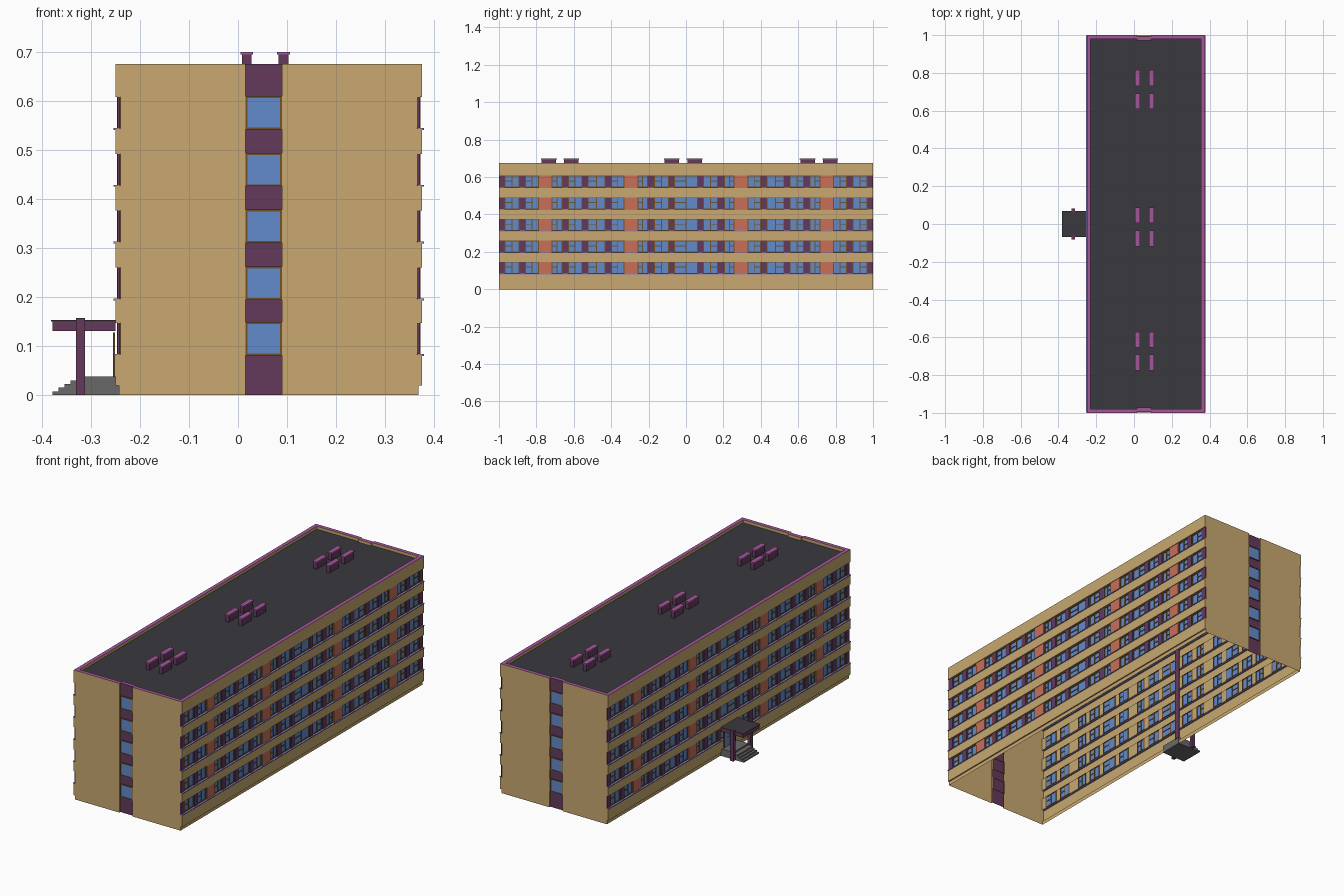
import bpy, bmesh
from mathutils import Vector

if "Cube" in bpy.data.objects:
    bpy.data.objects.remove(bpy.data.objects["Cube"])


def lin(c):
    c /= 255
    return c / 12.92 if c <= 0.04045 else ((c + 0.055) / 1.055) ** 2.4


def material(name, *rgb):
    m = bpy.data.materials.new(name)
    m.diffuse_color = (*[lin(c) for c in rgb], 1)
    m.use_nodes = True
    m.node_tree.nodes["Principled BSDF"].inputs["Base Color"].default_value = m.diffuse_color
    return m


TAN = material("tan_wall", 200, 169, 112)
PLUM = material("dark_plum", 100, 58, 92)
PURPLE = material("bright_purple", 165, 85, 155)
BLUE = material("blue_glass", 98, 139, 203)
ORANGE = material("orange_panel", 200, 112, 88)
BROWN = material("brown_frame", 116, 82, 40)
LILAC = material("lilac_sill", 140, 128, 190)
DARK = material("dark_roof", 58, 57, 62)
GREY = material("grey_concrete", 105, 105, 105)


class Part:
    """Collects boxes and flat faces into one named object."""
    def __init__(self, name, mat):
        self.name, self.mat, self.bm = name, mat, bmesh.new()

    def face(self, pts, normal):
        f = self.bm.faces.new([self.bm.verts.new(p) for p in pts])
        f.normal_update()
        if f.normal.dot(Vector(normal)) < 0:
            f.normal_flip()

    def box(self, x0, x1, y0, y1, z0, z1):
        x0, x1 = sorted((x0, x1))
        y0, y1 = sorted((y0, y1))
        v = [self.bm.verts.new((x, y, z)) for x in (x0, x1) for y in (y0, y1) for z in (z0, z1)]
        for q in ((0, 1, 3, 2), (4, 6, 7, 5), (0, 4, 5, 1), (2, 3, 7, 6), (0, 2, 6, 4), (1, 5, 7, 3)):
            self.bm.faces.new([v[i] for i in q])

    def done(self):
        me = bpy.data.meshes.new(self.name)
        self.bm.to_mesh(me)
        self.bm.free()
        me.materials.append(self.mat)
        bpy.context.collection.objects.link(bpy.data.objects.new(self.name, me))


walls = Part("walls", TAN)
glass = Part("window_glass", BLUE)
frames = Part("window_frames", BROWN)
plum = Part("plum_panels", PLUM)
orange = Part("orange_panels", ORANGE)
sills = Part("sills", LILAC)
column = Part("end_wall_strips", PLUM)
roof = Part("roof", DARK)
coping = Part("parapet_coping", PURPLE)
vents = Part("roof_vents", PLUM)
caps = Part("vent_caps", PURPLE)
porch = Part("porch_frame", PLUM)
porch_roof = Part("porch_roof", DARK)
steps = Part("porch_steps", GREY)

H, ROOF_Z, REC = 0.675, 0.66, 0.01
XL, XR, CX0, CX1 = -0.25, 0.375, 0.015, 0.09
FLOORS = [(0.083, 0.147), (0.196, 0.26), (0.312, 0.377), (0.428, 0.492), (0.544, 0.608)]

# Bays from the middle outwards: end of each bay and kind (window, plum, orange)
EDGES = [(0.065, 'w'), (0.09, 'p'), (0.17, 'w'), (0.203, 'p'), (0.26, 'w'), (0.33, 'o'),
         (0.40, 'w'), (0.43, 'p'), (0.525, 'w'), (0.555, 'p'), (0.63, 'w'), (0.66, 'p'),
         (0.72, 'w'), (0.787, 'o'), (0.86, 'w'), (0.89, 'p'), (0.97, 'w'), (1.0, 'p')]
bays = [(-0.065, 0.065, 'w')]
for (a, _), (b, kind) in zip(EDGES, EDGES[1:]):
    bays += [(a, b, kind), (-b, -a, kind)]

# Wall section: depth behind the facade against height
profile = [(0.007, 0), (0.007, 0.02), (0, 0.02)]
for z0, z1 in FLOORS:
    profile += [(0, z0), (REC, z0), (REC, z1), (0, z1)]
profile.append((0, H))

for s in (-1, 1):
    def X(d):
        return XR - d if s > 0 else XL + d

    # Long facade bands and ledges
    for (d0, z0), (d1, z1) in zip(profile, profile[1:]):
        if d0 == d1 == REC:
            continue
        n = (s, 0, 0) if d0 == d1 else (0, 0, 1 if (d1 > d0) else -1)
        walls.face([(X(d0), -1, z0), (X(d0), 1, z0), (X(d1), 1, z1), (X(d1), -1, z1)], n)

    # End walls beside the strip, and the reveals of the strip
    cx = CX1 if s > 0 else CX0
    for e in (-1, 1):
        walls.face([(X(d), e, z) for d, z in profile] + [(cx, e, H), (cx, e, 0)], (0, e, 0))
        walls.face([(cx, e, 0), (cx, e, H), (cx, e * 0.992, H), (cx, e * 0.992, 0)], (-s, 0, 0))

    # Recessed window rows
    for z0, z1 in FLOORS:
        sills.box(X(0.008), X(-0.004), -0.999, 0.999, z0 - 0.003, z0 + 0.001)
        for y0, y1, kind in bays:
            part = glass if kind == 'w' else walls
            part.face([(X(REC), y0, z0), (X(REC), y1, z0), (X(REC), y1, z1), (X(REC), y0, z1)], (s, 0, 0))
            if kind == 'p':
                plum.box(X(REC - 0.0005), X(0.004), y0, y1, z0 + 0.001, z1)
            elif kind == 'o':
                orange.box(X(REC - 0.0005), X(0.003), y0, y1, z0 + 0.001, z1)
            else:
                t, m, zm = 0.005, (y0 + y1) / 2, z0 + 0.55 * (z1 - z0)
                xa, xb = X(REC + 0.002), X(REC - 0.003)
                for b in ((y0, y1, z0 + 0.001, z0 + t), (y0, y1, z1 - t, z1), (y0, y0 + t, z0, z1),
                          (y1 - t, y1, z0, z1), (m - t / 2, m + t / 2, z0, z1)):
                    frames.box(xa, xb, *b)
                half = (m, y1) if m > 0 else (y0, m)
                frames.box(xa, xb, *half, zm - t / 2, zm + t / 2)

# End wall strips with stacked windows
for e in (-1, 1):
    y = e * 0.992
    column.face([(CX0, y, 0), (CX1, y, 0), (CX1, y, H), (CX0, y, H)], (0, e, 0))
    for z0, z1 in FLOORS:
        glass.box(CX0 + 0.004, CX1 - 0.004, y - 0.001, y + e * 0.002, z0, z1)
        for b in ((CX0, CX1, z0 - 0.002, z0 + 0.002), (CX0, CX1, z1 - 0.002, z1 + 0.002),
                  (CX0, CX0 + 0.004, z0, z1), (CX1 - 0.004, CX1, z0, z1)):
            frames.box(b[0], b[1], y - e * 0.002, y + e * 0.005, b[2], b[3])

# Flat roof, parapet top and parapet inner faces
W = 0.02
xi0, xi1, yi = XL + W, XR - W, 1 - W


def flat(part, x0, x1, y0, y1, z):
    part.face([(x0, y0, z), (x1, y0, z), (x1, y1, z), (x0, y1, z)], (0, 0, 1))


flat(roof, xi0, xi1, -yi, yi, ROOF_Z)
for x0, x1, n in ((XL, xi0, 1), (xi1, XR, -1)):
    flat(coping, x0, x1, -1, 1, H)
    x = x1 if n > 0 else x0
    walls.face([(x, -yi, ROOF_Z), (x, yi, ROOF_Z), (x, yi, H), (x, -yi, H)], (n, 0, 0))
for e in (-1, 1):
    for x0, x1, ya, yb in ((xi0, CX0, 1, yi), (CX0, CX1, 0.992, yi - 0.008), (CX1, xi1, 1, yi)):
        flat(coping, x0, x1, e * ya, e * yb, H)
        walls.face([(x0, e * yb, ROOF_Z), (x1, e * yb, ROOF_Z), (x1, e * yb, H), (x0, e * yb, H)], (0, -e, 0))
    for x in (CX0, CX1):
        walls.face([(x, e * yi, ROOF_Z), (x, e * (yi - 0.008), ROOF_Z),
                    (x, e * (yi - 0.008), H), (x, e * yi, H)], (1 if x == CX1 else -1, 0, 0))

# Three groups of four roof vents
for y in (-0.733, -0.613, -0.076, 0.046, 0.65, 0.772):
    for x in (0.018, 0.093):
        vents.box(x - 0.010, x + 0.010, y - 0.039, y + 0.039, ROOF_Z, 0.695)
        caps.box(x - 0.013, x + 0.013, y - 0.042, y + 0.042, 0.695, 0.70)

# Entrance porch: canopy, posts, stepped platform
porch.box(-0.378, XL, -0.067, 0.067, 0.131, 0.150)
porch_roof.box(-0.381, XL, -0.069, 0.069, 0.150, 0.153)
for e in (-1, 1):
    porch.box(-0.33, -0.312, e * 0.062, e * 0.081, 0, 0.157)
for i, x in enumerate((-0.378, -0.366, -0.354, -0.342, -0.318)):
    steps.box(x, -0.24, -0.062, 0.062, 0.0075 * i, 0.0075 * (i + 1))

# Entrance door and the inner stair strip behind it
glass.box(-0.253, -0.2505, -0.045, 0.045, 0.0375, 0.125)
for y in (-0.045, 0, 0.045):
    frames.box(-0.255, -0.2505, y - 0.003, y + 0.003, 0.0375, 0.128)
frames.box(-0.255, -0.2505, -0.045, 0.045, 0.122, 0.128)
plum.box(-0.237, -0.234, 0.04, 0.07, 0.03, 0.655)

for p in (walls, glass, frames, plum, orange, sills, column, roof, coping, vents, caps,
          porch, porch_roof, steps):
    p.done()
